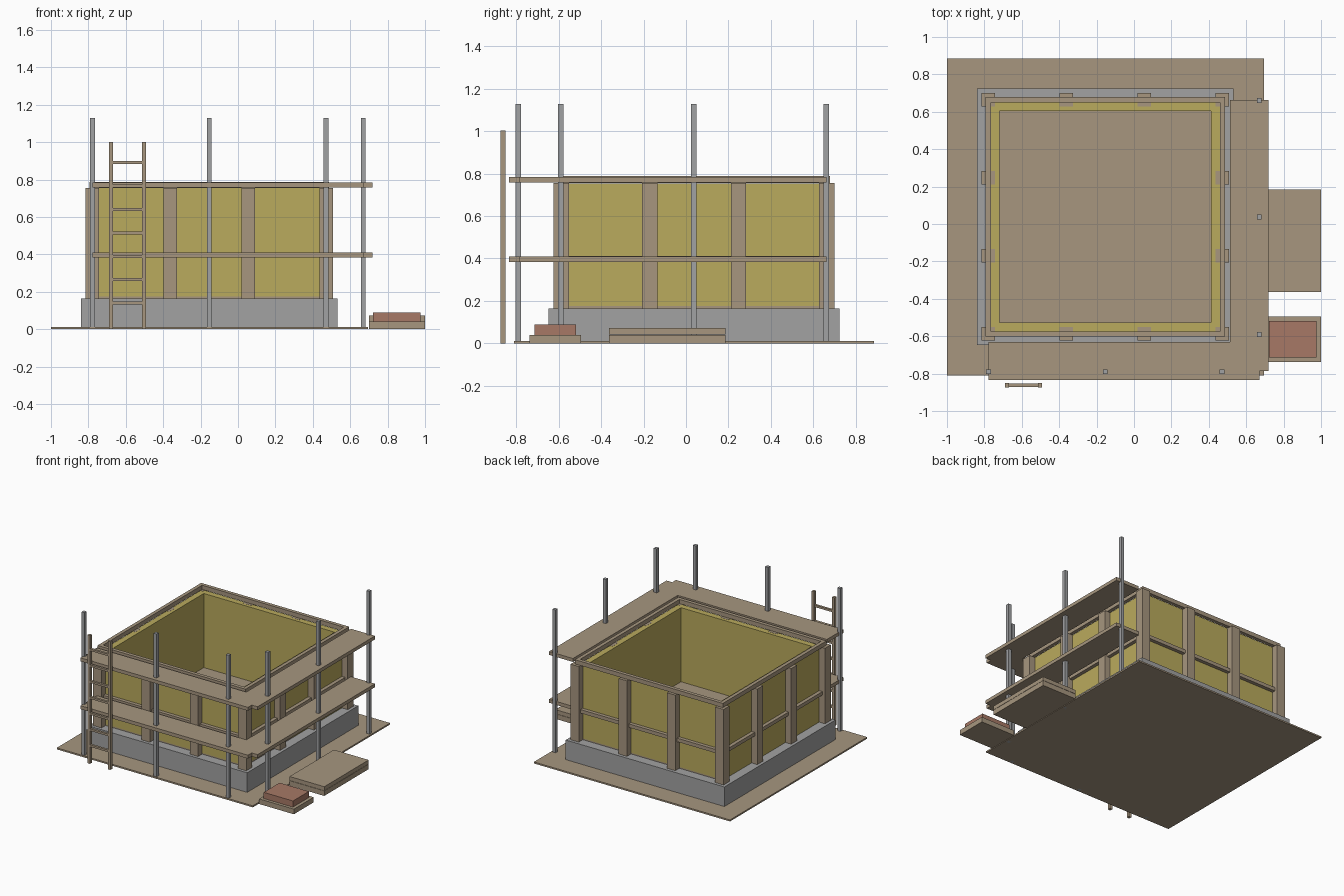
import bpy
import bmesh

cube = bpy.data.objects.get("Cube")
if cube:
    bpy.data.objects.remove(cube, do_unlink=True)


def material(name, r, g, b):
    m = bpy.data.materials.new(name)
    m.use_nodes = True
    m.diffuse_color = (r, g, b, 1)
    m.node_tree.nodes["Principled BSDF"].inputs["Base Color"].default_value = (r, g, b, 1)
    return m


WOOD = material("wood", 0.385, 0.305, 0.212)
PANEL = material("yellow panel", 0.49, 0.405, 0.11)
CONCRETE = material("concrete", 0.36, 0.36, 0.36)
STEEL = material("steel", 0.355, 0.36, 0.37)
BRICK = material("brick", 0.385, 0.19, 0.133)


def boxes(name, mat, spans):
    """One object made of boxes, each given by its x, y and z spans."""
    bm = bmesh.new()
    for span in spans:
        verts = bmesh.ops.create_cube(bm, size=1)["verts"]
        for v in verts:
            for i, (lo, hi) in enumerate(span):
                v.co[i] = lo if v.co[i] < 0 else hi
    mesh = bpy.data.meshes.new(name)
    bm.to_mesh(mesh)
    bm.free()
    mesh.materials.append(mat)
    ob = bpy.data.objects.new(name, mesh)
    bpy.context.collection.objects.link(ob)
    return ob


def around(c, half):
    return (c - half, c + half)


def ring(outer, inner, z):
    """Four boxes framing a square centred on the building."""
    xo, xi = around(CX, outer), around(CX, inner)
    yo, yi = around(CY, outer), around(CY, inner)
    return [(xo, (yo[0], yi[0]), z), (xo, (yi[1], yo[1]), z),
            ((xo[0], xi[0]), yi, z), ((xi[1], xo[1]), yi, z)]


# Building centre and main levels
CX, CY = -0.153, 0.038
BASE, TOP = 0.165, 0.755

# Ground sheet, foundation and floor
boxes("ground_sheet", WOOD, [((-1, 0.695), (-0.81, 0.885), (0, 0.012))])
boxes("foundation", CONCRETE, [(around(CX, 0.686), around(CY, 0.686), (0.003, BASE))])
boxes("floor", WOOD, [(around(CX, 0.612), around(CY, 0.612), (BASE - 0.01, BASE + 0.01))])

# Wall panels with rails around them
boxes("wall_panels", PANEL, ring(0.612, 0.565, (BASE, TOP - 0.001)))
boxes("middle_rail", WOOD, ring(0.64, 0.611, (0.383, 0.411)))
boxes("top_rail", WOOD, ring(0.64, 0.612, (TOP, 0.788)))

# Four square posts along every wall
steps = [-0.626, -0.209, 0.209, 0.626]
posts = []
for i, dx in enumerate(steps):
    for j, dy in enumerate(steps):
        if i in (0, 3) or j in (0, 3):
            posts.append((around(CX + dx, 0.036), around(CY + dy, 0.036), (BASE, TOP)))
boxes("wall_posts", WOOD, posts)

# Scaffold decks on the front and left sides, on two levels
for name, z in (("lower_deck", (0.383, 0.41)), ("upper_deck", (0.757, 0.784))):
    boxes(name, WOOD, [((-0.777, 0.67), (-0.834, -0.63), z),
                       ((0.513, 0.72), (-0.787, 0.663), z)])

# Scaffold poles
spots = [(x, -0.79) for x in (-0.777, -0.154, 0.47)]
spots += [(0.67, y) for y in (-0.59, 0.037, 0.66)]
boxes("scaffold_poles", STEEL,
      [(around(x, 0.013), around(y, 0.013), (0, 1.128)) for x, y in spots])

# Ladder
ladder_y = -0.863
boxes("ladder_rails", WOOD,
      [(around(x, 0.011), around(ladder_y, 0.012), (0, 1.002)) for x in (-0.679, -0.502)])
boxes("ladder_rungs", WOOD,
      [((-0.67, -0.51), around(ladder_y, 0.009), around(0.14 + 0.125 * i, 0.008))
       for i in range(7)])

# Stack of boards and brick pallet
boards_x, boards_y = (0.70, 1.0), (-0.363, 0.185)
boxes("lower_boards", WOOD, [(boards_x, boards_y, (0, 0.039))])
boxes("upper_boards", WOOD, [(boards_x, boards_y, (0.041, 0.072))])
boxes("brick_pallet", WOOD, [(boards_x, (-0.738, -0.494), (0, 0.04))])
boxes("brick_stack", BRICK, [((0.722, 0.975), (-0.714, -0.518), (0.04, 0.088))])
